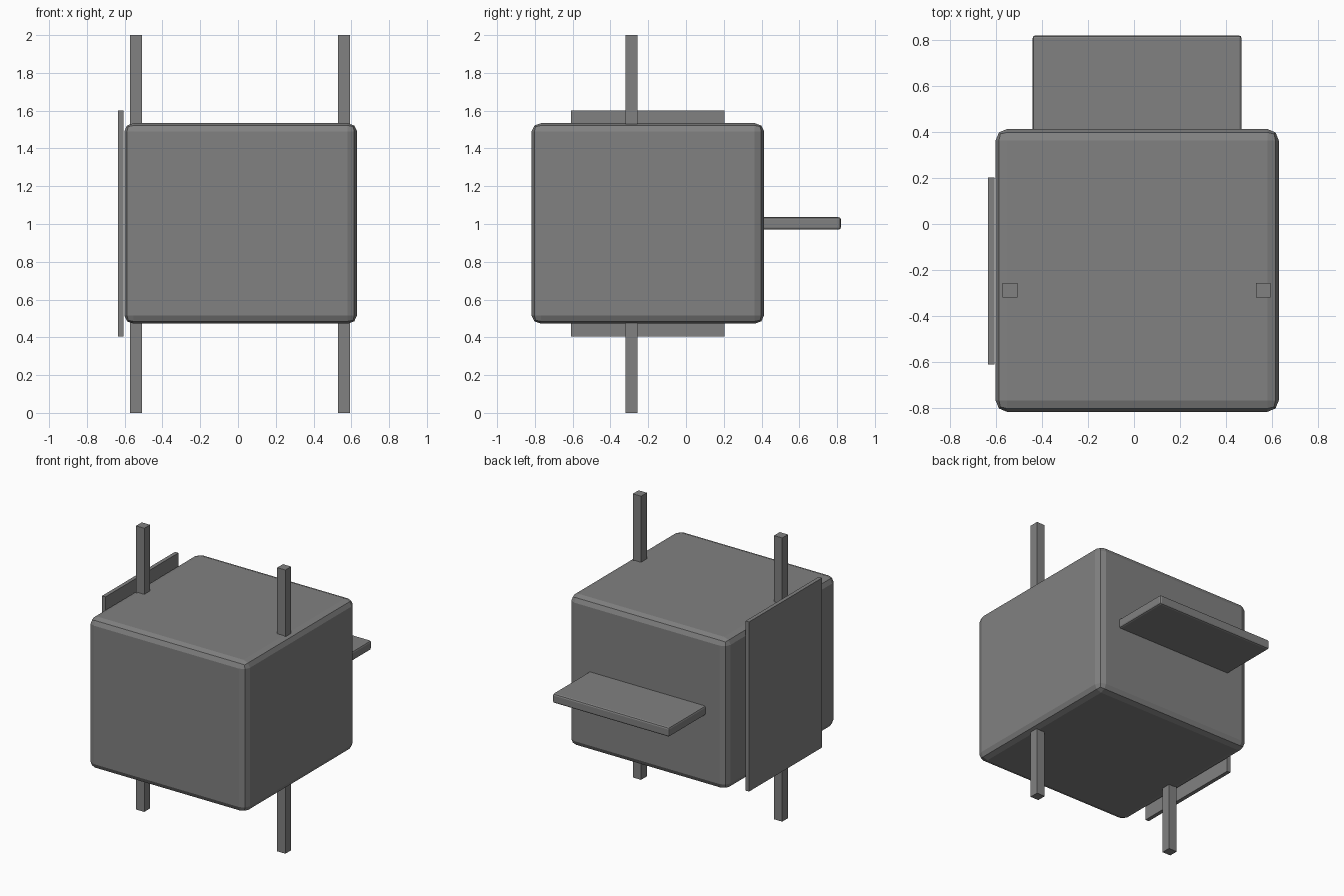
import bpy
import bmesh
from mathutils import Vector

if "Cube" in bpy.data.objects:
    bpy.data.objects.remove(bpy.data.objects["Cube"])

grey = bpy.data.materials.new("mid grey")
grey.diffuse_color = (0.22, 0.22, 0.22, 1)
grey.use_nodes = True
grey.node_tree.nodes["Principled BSDF"].inputs["Base Color"].default_value = grey.diffuse_color


def box(name, lo, hi, bevel=0.0, z_squash=1.0):
    """Box between two corners, optionally with two-step rounded edges."""
    lo, hi = Vector(lo), Vector(hi)
    size, centre = hi - lo, (lo + hi) / 2
    bm = bmesh.new()
    bmesh.ops.create_cube(bm, size=1)
    bmesh.ops.scale(bm, vec=(size.x, size.y, size.z / z_squash), verts=bm.verts)
    if bevel:
        bmesh.ops.bevel(bm, geom=bm.edges[:], offset=bevel, segments=2,
                        profile=0.5, affect='EDGES', clamp_overlap=True)
    bmesh.ops.scale(bm, vec=(1, 1, z_squash), verts=bm.verts)
    bmesh.ops.recalc_face_normals(bm, faces=bm.faces[:])
    mesh = bpy.data.meshes.new(name)
    bm.to_mesh(mesh)
    bm.free()
    mesh.materials.append(grey)
    obj = bpy.data.objects.new(name, mesh)
    obj.location = centre
    bpy.context.collection.objects.link(obj)
    return obj


# Main rounded block
box("body", (-0.602, -0.817, 0.472), (0.63, 0.413, 1.534), 0.05, 0.86)

# Two tall square posts running through the block
for side, x in (("left", -0.539), ("right", 0.562)):
    box(side + "_post", (x - 0.032, -0.32, 0), (x + 0.032, -0.256, 2))

# Thin upright panel beside the left face
box("side_panel", (-0.634, -0.61, 0.404), (-0.607, 0.203, 1.6))

# Shelf sticking out of the back face
box("back_shelf", (-0.441, 0.34, 0.97), (0.468, 0.82, 1.036), 0.012)
